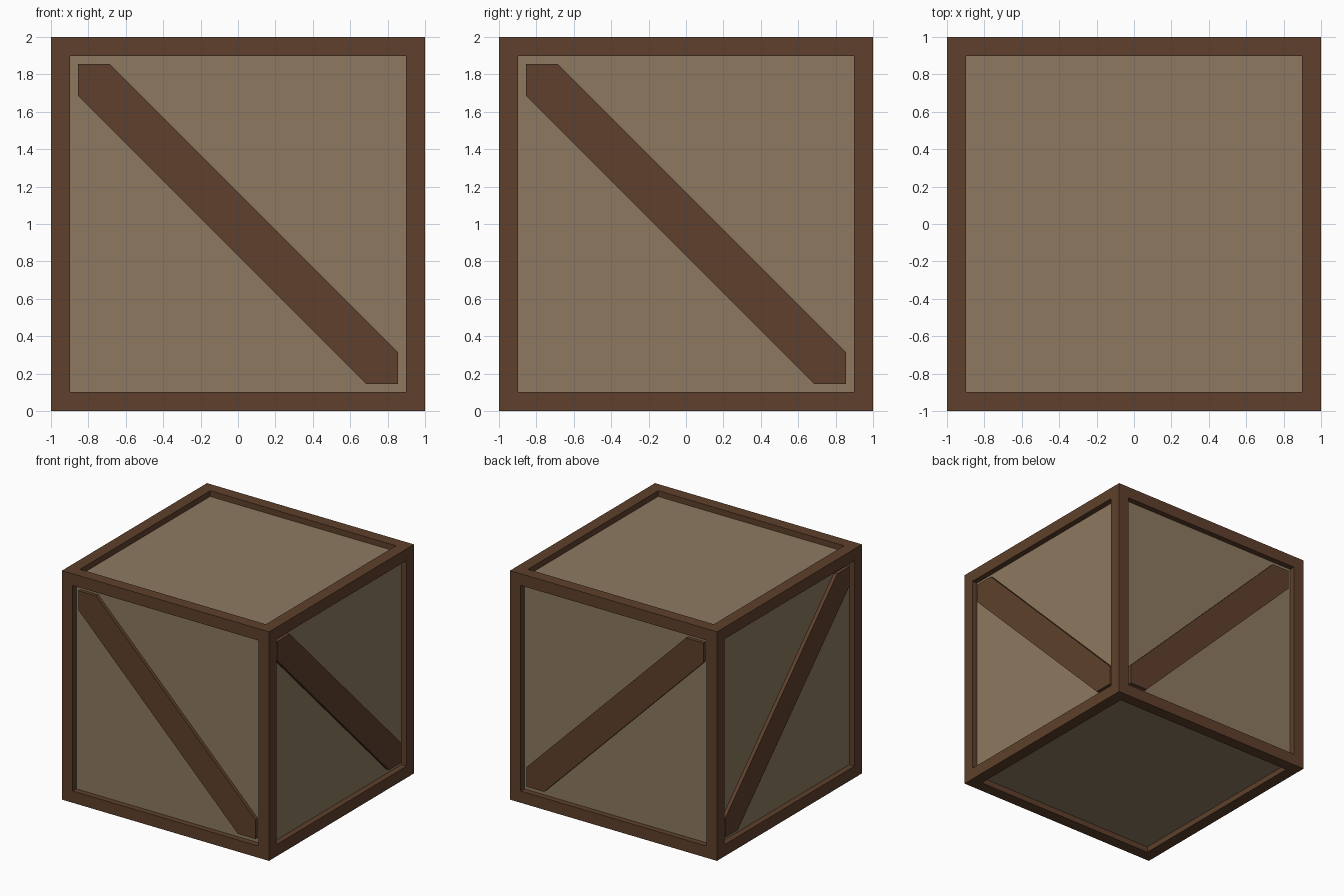
import bpy
import bmesh
from mathutils import Vector

old = bpy.data.objects.get("Cube")
if old:
    bpy.data.objects.remove(old, do_unlink=True)

HALF = 1.0        # half the crate's side
OPEN = 0.855      # half the opening inside the frame
RECESS = 0.05     # depth of the panels behind the frame
BRACE_IN = 0.02   # depth of the brace face behind the frame
BRACE_W = 0.17    # brace half width, measured along the frame


def make_material(name, rgb):
    mat = bpy.data.materials.new(name)
    mat.use_nodes = True
    color = (*rgb, 1.0)
    mat.diffuse_color = color
    mat.node_tree.nodes["Principled BSDF"].inputs["Base Color"].default_value = color
    return mat


dark_wood = make_material("dark_wood", (0.112, 0.051, 0.025))
pale_wood = make_material("pale_wood", (0.266, 0.195, 0.117))


def add_object(name, bm, *materials):
    bmesh.ops.recalc_face_normals(bm, faces=bm.faces)
    mesh = bpy.data.meshes.new(name)
    bm.to_mesh(mesh)
    bm.free()
    for mat in materials:
        mesh.materials.append(mat)
    obj = bpy.data.objects.new(name, mesh)
    bpy.context.collection.objects.link(obj)
    return obj


# Crate body: a cube with each face inset and pushed in to leave the frame
bm = bmesh.new()
bmesh.ops.create_cube(bm, size=2 * HALF)
panels = list(bm.faces)
bmesh.ops.inset_individual(bm, faces=panels, thickness=HALF - OPEN)
for panel in panels:
    inward = -panel.normal.copy() * RECESS
    result = bmesh.ops.extrude_discrete_faces(bm, faces=[panel])
    face = result["faces"][0]
    face.material_index = 1
    bmesh.ops.translate(bm, verts=face.verts, vec=inward)
crate = add_object("crate_frame_and_panels", bm, dark_wood, pale_wood)
crate.location.z = HALF


# Diagonal braces: a strip trimmed to the opening, on the four upright sides
def add_brace(name, axis, sign):
    a, w = OPEN, BRACE_W
    outline = [(-a, a), (w - a, a), (a, w - a), (a, -a), (a - w, -a), (-a, a - w)]
    outer = sign * (HALF - BRACE_IN)
    thickness = RECESS - BRACE_IN
    bm = bmesh.new()
    verts = []
    for u, v in outline:
        pos = (u, outer, v) if axis == "y" else (outer, u, v)
        verts.append(bm.verts.new(pos))
    face = bm.faces.new(verts)
    result = bmesh.ops.extrude_face_region(bm, geom=[face], use_keep_orig=True)
    moved = [g for g in result["geom"] if isinstance(g, bmesh.types.BMVert)]
    push = -sign * thickness
    vec = Vector((0, push, 0)) if axis == "y" else Vector((push, 0, 0))
    bmesh.ops.translate(bm, verts=moved, vec=vec)
    add_object(name, bm, dark_wood).location.z = HALF


for name, axis, sign in (("front_brace", "y", -1), ("back_brace", "y", 1),
                         ("left_brace", "x", 1), ("right_brace", "x", -1)):
    add_brace(name, axis, sign)
